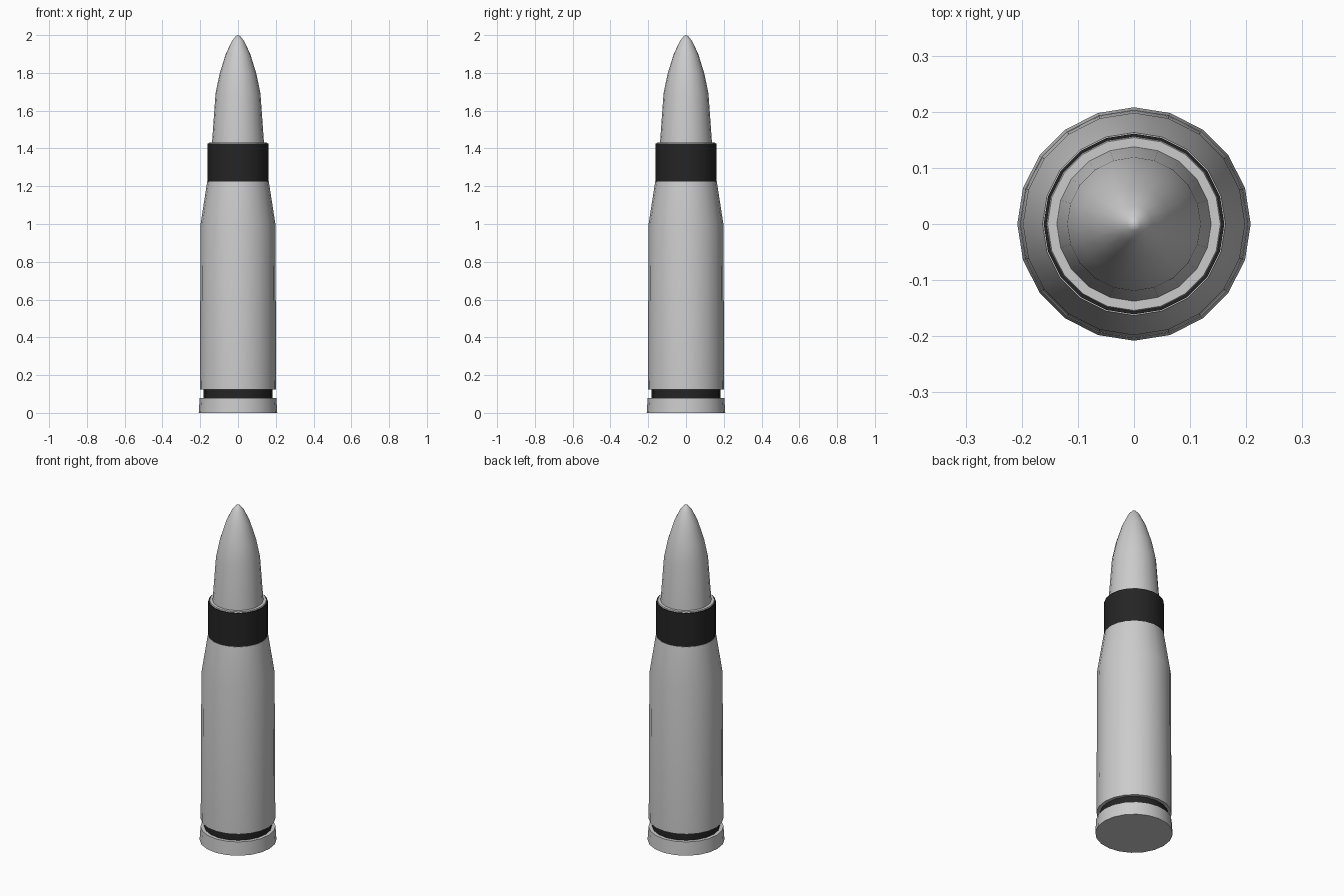
import bpy, bmesh, math

if "Cube" in bpy.data.objects:
    bpy.data.objects.remove(bpy.data.objects["Cube"])

SIDES = 20

dark = bpy.data.materials.new("dark_band")
dark.diffuse_color = (0.018, 0.018, 0.018, 1)
dark.use_nodes = True
dark.node_tree.nodes["Principled BSDF"].inputs["Base Color"].default_value = dark.diffuse_color


def lathe(name, profile, mat=None):
    """Spin (radius, z) points around z; zero radius closes to a pole."""
    bm = bmesh.new()
    rings = []
    for r, z in profile:
        if r == 0:
            rings.append([bm.verts.new((0, 0, z))] * SIDES)
        else:
            rings.append([bm.verts.new((r * math.cos(2 * math.pi * i / SIDES),
                                        r * math.sin(2 * math.pi * i / SIDES), z))
                          for i in range(SIDES)])
    for a, b in zip(rings, rings[1:]):
        for i in range(SIDES):
            j = (i + 1) % SIDES
            bm.faces.new(list(dict.fromkeys((a[i], a[j], b[j], b[i]))))
    bmesh.ops.recalc_face_normals(bm, faces=bm.faces)
    mesh = bpy.data.meshes.new(name)
    bm.to_mesh(mesh)
    bm.free()
    obj = bpy.data.objects.new(name, mesh)
    bpy.context.collection.objects.link(obj)
    if mat:
        mesh.materials.append(mat)
    bpy.ops.object.select_all(action='DESELECT')
    obj.select_set(True)
    bpy.context.view_layer.objects.active = obj
    bpy.ops.object.shade_smooth_by_angle(angle=math.radians(40))
    return obj


# Base rim with flat underside
lathe("rim", [(0, 0), (0.208, 0), (0.203, 0.08), (0.183, 0.08)])

# Dark extractor groove
lathe("groove", [(0.183, 0.08), (0.183, 0.125)], dark)

# Straight case wall and tapered shoulder
lathe("case", [(0.183, 0.125), (0.202, 0.125), (0.198, 1.0), (0.163, 1.225), (0.157, 1.225)])

# Dark neck band
lathe("neck_band", [(0.157, 1.225), (0.161, 1.225), (0.161, 1.425), (0.156, 1.425)], dark)

# Lip of the case mouth
lathe("case_mouth", [(0.156, 1.425), (0.154, 1.431), (0.137, 1.431)])

# Pointed tip with curved nose
lathe("tip", [(0.138, 1.425), (0.119, 1.69), (0.098, 1.793), (0.065, 1.9),
              (0.032, 1.969), (0.012, 1.994), (0, 2.0)])
